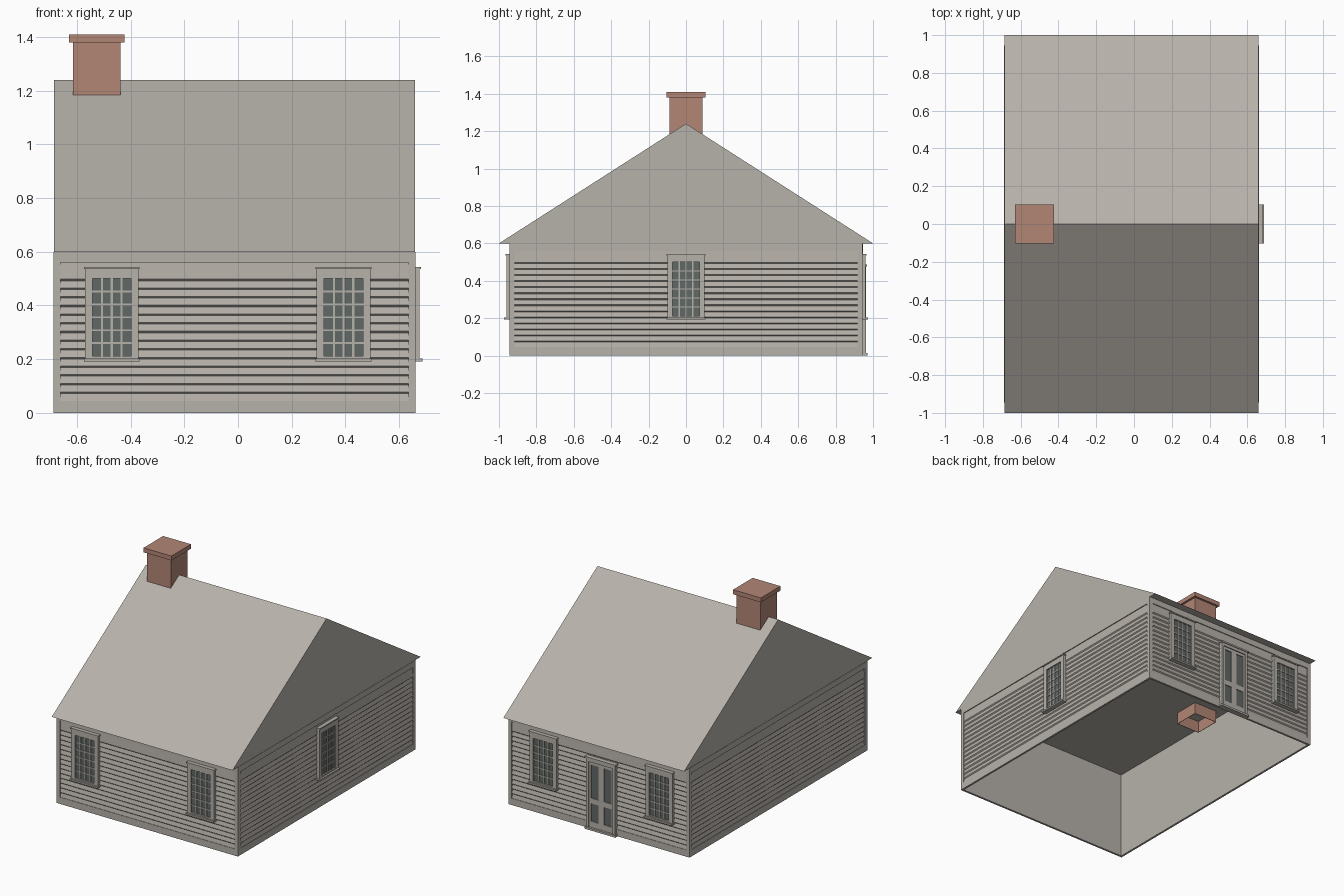
import bpy, bmesh
from math import pi
from mathutils import Matrix, Vector

if "Cube" in bpy.data.objects:
    bpy.data.objects.remove(bpy.data.objects["Cube"])


def material(name, color):
    m = bpy.data.materials.new(name)
    m.use_nodes = True
    m.diffuse_color = (*color, 1)
    m.node_tree.nodes["Principled BSDF"].inputs["Base Color"].default_value = (*color, 1)
    return m


GREY = material("weathered_grey", (0.47, 0.44, 0.40))
BRICK = material("brick", (0.45, 0.24, 0.18))
GLASS = material("dark_glass", (0.12, 0.14, 0.13))


def finish(bm, name, mat, matrix=Matrix()):
    bmesh.ops.recalc_face_normals(bm, faces=bm.faces)
    mesh = bpy.data.meshes.new(name)
    bm.to_mesh(mesh)
    bm.free()
    mesh.materials.append(mat)
    obj = bpy.data.objects.new(name, mesh)
    obj.matrix_world = matrix
    bpy.context.collection.objects.link(obj)
    return obj


def boxes(name, mat, items, matrix=Matrix()):
    """Each item is (x0, x1, y0, y1, z0, z1)."""
    bm = bmesh.new()
    for x0, x1, y0, y1, z0, z1 in items:
        place = Matrix.Translation(((x0 + x1) / 2, (y0 + y1) / 2, (z0 + z1) / 2))
        size = Matrix.Diagonal((x1 - x0, y1 - y0, z1 - z0, 1))
        bmesh.ops.create_cube(bm, size=1, matrix=place @ size)
    return finish(bm, name, mat, matrix)


def extrude_x(name, mat, profile, x0, x1, matrix=Matrix()):
    """Sweep a closed (y, z) profile along x."""
    bm = bmesh.new()
    face = bm.faces.new([bm.verts.new((x0, y, z)) for y, z in profile])
    swept = bmesh.ops.extrude_face_region(bm, geom=[face])["geom"]
    verts = [v for v in swept if isinstance(v, bmesh.types.BMVert)]
    bmesh.ops.translate(bm, verts=verts, vec=(x1 - x0, 0, 0))
    return finish(bm, name, mat, matrix)


# House dimensions; in wall space -y points outwards
CX, HX, HY = -0.0135, 0.6745, 0.945
EAVE, RIDGE, T = 0.60, 1.24, 0.014
LOW, HIGH = 0.045, 0.56


def wall(name, matrix, half, panel):
    # Trim boards around the recessed siding, and the inner lining
    boxes(name + "_trim", GREY, [
        (-half, -panel, 0, T, 0, EAVE), (panel, half, 0, T, 0, EAVE),
        (-panel, panel, 0, T, 0, LOW), (-panel, panel, 0, T, HIGH, EAVE),
        (-panel, panel, 0.011, T, LOW, HIGH)], matrix)
    # Overlapping clapboards as one sawtooth profile
    profile = [(0.012, LOW), (0.003, LOW)]
    for i in range(14):
        z = 0.072 + i * 0.0323
        profile += [(0.008, z), (0.002, z + 0.006)]
    profile += [(0.006, HIGH), (0.012, HIGH)]
    extrude_x(name + "_clapboards", GREY, profile, -panel, panel, matrix)


def window(name, matrix, u):
    m = matrix @ Matrix.Translation((u, 0, 0))
    w, z0, z1, d = 0.072, 0.212, 0.50, -0.015
    parts = [(-0.10, -w, d, 0.008, 0.20, 0.538), (w, 0.10, d, 0.008, 0.20, 0.538),
             (-w, w, d, 0.008, z1, 0.538), (-w, w, d, 0.008, 0.20, z0),
             (-0.104, 0.104, -0.021, 0.008, 0.536, 0.544),
             (-0.104, 0.104, -0.027, 0.008, 0.192, 0.203)]
    # Glazing bars: four columns by six rows
    for i in range(1, 4):
        x = -w + i * 2 * w / 4
        parts.append((x - 0.004, x + 0.004, -0.010, 0, z0, z1))
    for i in range(1, 6):
        z = z0 + i * (z1 - z0) / 6
        parts.append((-w, w, -0.0095, 0, z - 0.0035, z + 0.0035))
    boxes(name + "_frame", GREY, parts, m)
    boxes(name + "_glass", GLASS, [(-w, w, -0.005, 0, z0, z1)], m)


def door(name, matrix, u):
    m = matrix @ Matrix.Translation((u, 0, 0))
    parts = [(-0.108, -0.09, -0.018, 0.008, 0, 0.475),
             (0.09, 0.108, -0.018, 0.008, 0, 0.475),
             (-0.09, 0.09, -0.018, 0.008, 0.455, 0.475),
             (-0.115, 0.115, -0.023, 0.008, 0.475, 0.486),
             (-0.115, 0.115, -0.025, 0.008, 0, 0.014)]
    # Stiles and rails leave four openings
    parts += [(a, b, -0.011, 0.008, 0.014, 0.455)
              for a, b in ((-0.09, -0.076), (-0.02, 0.02), (0.076, 0.09))]
    parts += [(-s * 0.076 if s > 0 else 0.02, -0.02 if s > 0 else 0.076,
               -0.011, 0.008, a, b)
              for s in (1, -1) for a, b in ((0.014, 0.055), (0.175, 0.21), (0.435, 0.455))]
    boxes(name + "_frame", GREY, parts, m)
    boxes(name + "_panels", GLASS, [(-0.08, 0.08, -0.005, 0, 0.03, 0.445)], m)


def wall_matrix(x, y, angle):
    return Matrix.Translation((x, y, 0)) @ Matrix.Rotation(angle, 4, "Z")


front = wall_matrix(CX, -HY, 0)
back = wall_matrix(CX, HY, pi)
right = wall_matrix(CX + HX, 0, pi / 2)
left = wall_matrix(CX - HX, 0, -pi / 2)

# Walls
for name, matrix in (("front_wall", front), ("back_wall", back)):
    wall(name, matrix, HX, 0.6485)
for name, matrix in (("right_wall", right), ("left_wall", left)):
    wall(name, matrix, HY - T, 0.918)

# Openings, placed by their x position on the house
for side, x in (("left", 0.393), ("right", -0.47)):
    window("front_" + side + "_window", front, x - CX)
    window("back_" + side + "_window", back, CX - x)
window("side_window", right, 0)
door("back_door", back, CX + 0.038)

# Gabled roof with a flat ceiling
extrude_x("roof", GREY, [(-1, EAVE), (1, EAVE), (0, RIDGE)],
          CX - HX + 0.002, CX + HX - 0.002)

# Hollow chimney shaft reaching below the ceiling, and its cap
X0, X1, Y, W = -0.615, -0.438, 0.089, 0.003
BASE, TOP = 0.52, 1.38
boxes("chimney_shaft", BRICK, [
    (X0, X1, -Y, -Y + W, BASE, TOP), (X0, X1, Y - W, Y, BASE, TOP),
    (X0, X0 + W, -Y + W, Y - W, BASE, TOP), (X1 - W, X1, -Y + W, Y - W, BASE, TOP)])
boxes("chimney_cap", BRICK, [(X0 - 0.015, X1 + 0.015, -Y - 0.015, Y + 0.015, TOP, 1.41)])
